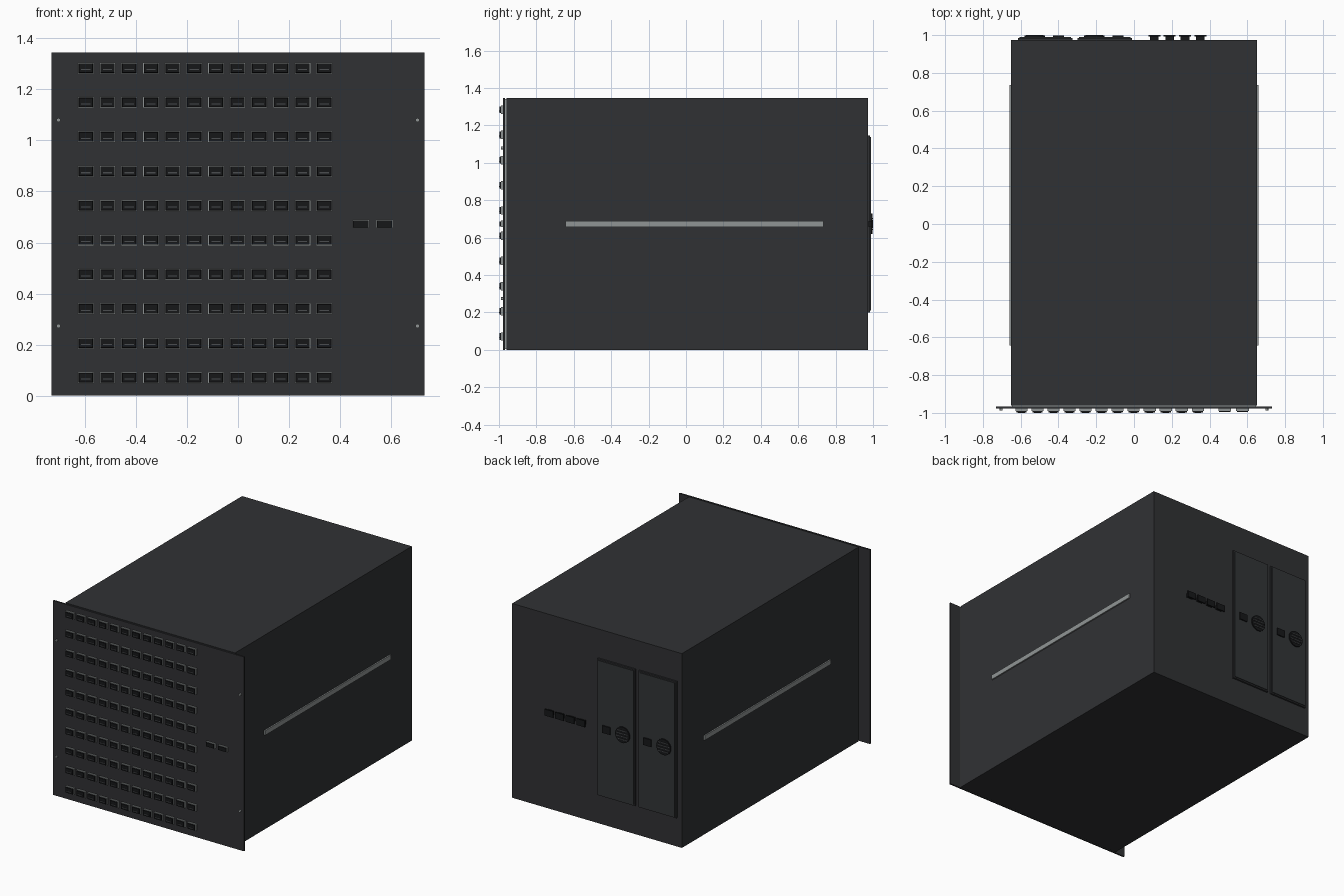
import bpy, bmesh, math
from mathutils import Matrix, Vector

if "Cube" in bpy.data.objects:
    bpy.data.objects.remove(bpy.data.objects["Cube"])


def material(name, rgb):
    m = bpy.data.materials.new(name)
    m.diffuse_color = (*rgb, 1)
    m.use_nodes = True
    m.node_tree.nodes["Principled BSDF"].inputs["Base Color"].default_value = m.diffuse_color
    return m


DARK = material("dark_metal", (0.030, 0.031, 0.034))
PANEL = material("panel_metal", (0.032, 0.036, 0.038))
BLACK = material("black_plastic", (0.008, 0.0085, 0.0095))
GREY = material("grey_metal", (0.28, 0.30, 0.30))
SLATE = material("slate", (0.07, 0.075, 0.08))


def add_box(bm, x0, x1, y0, y1, z0, z1):
    size = Matrix.Diagonal((x1 - x0, y1 - y0, z1 - z0, 1))
    mid = Matrix.Translation(((x0 + x1) / 2, (y0 + y1) / 2, (z0 + z1) / 2))
    return bmesh.ops.create_cube(bm, size=1, matrix=mid @ size)["verts"]


def add_disc(bm, x, z, r, y0, y1, sides):
    # cylinder whose axis runs along y
    m = Matrix.Translation((x, (y0 + y1) / 2, z)) @ Matrix.Rotation(math.pi / 2, 4, 'X')
    bmesh.ops.create_cone(bm, cap_ends=True, segments=sides, radius1=r, radius2=r,
                          depth=abs(y1 - y0), matrix=m)


def finish(bm, name, mat, smooth=False):
    me = bpy.data.meshes.new(name)
    bm.to_mesh(me)
    bm.free()
    me.materials.append(mat)
    ob = bpy.data.objects.new(name, me)
    bpy.context.collection.objects.link(ob)
    if smooth:
        bpy.context.view_layer.objects.active = ob
        ob.select_set(True)
        bpy.ops.object.shade_smooth_by_angle()
        ob.select_set(False)
    return ob


def boxes(name, mat, items):
    bm = bmesh.new()
    for it in items:
        add_box(bm, *it)
    return finish(bm, name, mat)


def centred(x, z, w, h, y0, y1):
    return (x - w / 2, x + w / 2, y0, y1, z - h / 2, z + h / 2)


H = 1.345
MID = 0.673

# enclosure, collar behind the faceplate, and faceplate with rack ears
boxes("enclosure", DARK, [(-0.65, 0.65, -0.96, 0.973, 0, H)])
boxes("front_collar", GREY, [(-0.645, 0.645, -0.968, -0.96, 0.004, H - 0.004)])
boxes("faceplate", DARK, [(-0.731, 0.731, -0.978, -0.967, 0, H)])

# side rails
boxes("side_rails", GREY, [(s * 0.654 - 0.005, s * 0.654 + 0.005, -0.643, 0.735, 0.656, 0.688)
                           for s in (-1, 1)])

# front sockets: grey rim, tapered black body, contact tongue
grid = [(-0.596 + 0.0849 * c, 0.071 + 0.1347 * r) for r in range(10) for c in range(12)]
boxes("socket_rims", GREY, [centred(x, z, 0.064, 0.045, -0.990, -0.977) for x, z in grid])
bm = bmesh.new()
for x, z in grid:
    verts = add_box(bm, *centred(x, z, 0.057, 0.038, -0.998, -0.985))
    for v in verts:
        if v.co.y < -0.99:
            v.co.x = x + (v.co.x - x) * 0.93
            v.co.z = z + (v.co.z - z) * 0.93
finish(bm, "socket_bodies", BLACK)
boxes("socket_tongues", SLATE, [centred(x, z - 0.006, 0.036, 0.004, -1.0, -0.99) for x, z in grid])

# two service ports at the right of the front
service = (0.481, 0.574)
boxes("service_port_rims", GREY, [centred(x, MID, 0.067, 0.034, -0.990, -0.977) for x in service])
boxes("service_port_bodies", BLACK, [centred(x, MID, 0.060, 0.027, -0.996, -0.985) for x in service])

# rack screws
bm = bmesh.new()
for x in (-0.703, 0.703):
    for z in (0.273, 1.079):
        add_disc(bm, x, z, 0.008, -0.988, -0.977, 16)
finish(bm, "rack_screws", GREY, True)

# rear power modules with inset cover, inlet and round vent
modules = (-0.47, -0.155)
boxes("power_module_frames", DARK, [centred(x, MID, 0.29, 0.945, 0.970, 0.985) for x in modules])
boxes("power_module_covers", PANEL, [centred(x, MID, 0.272, 0.927, 0.980, 0.990) for x in modules])
boxes("power_inlets", BLACK, [centred(x + 0.07, MID, 0.060, 0.050, 0.985, 0.998) for x in modules])
bm = bmesh.new()
for x in modules:
    add_disc(bm, x - 0.055, MID, 0.055, 0.985, 0.997, 32)
finish(bm, "round_vents", BLACK, True)
boxes("vent_slats", SLATE, [centred(x - 0.055, MID + dz, 2 * math.sqrt(0.048 ** 2 - dz ** 2), 0.005, 0.99, 1.0)
                            for x in modules for dz in (-0.030, -0.010, 0.010, 0.030)])

# rear network ports: thin faces on short stems
rear = [0.108 + 0.081 * i for i in range(4)]
boxes("rear_port_faces", BLACK, [centred(x, MID, 0.064, 0.044, 0.993, 1.0) for x in rear])
boxes("rear_port_stems", BLACK, [centred(x, MID, 0.045, 0.028, 0.970, 0.995) for x in rear])
